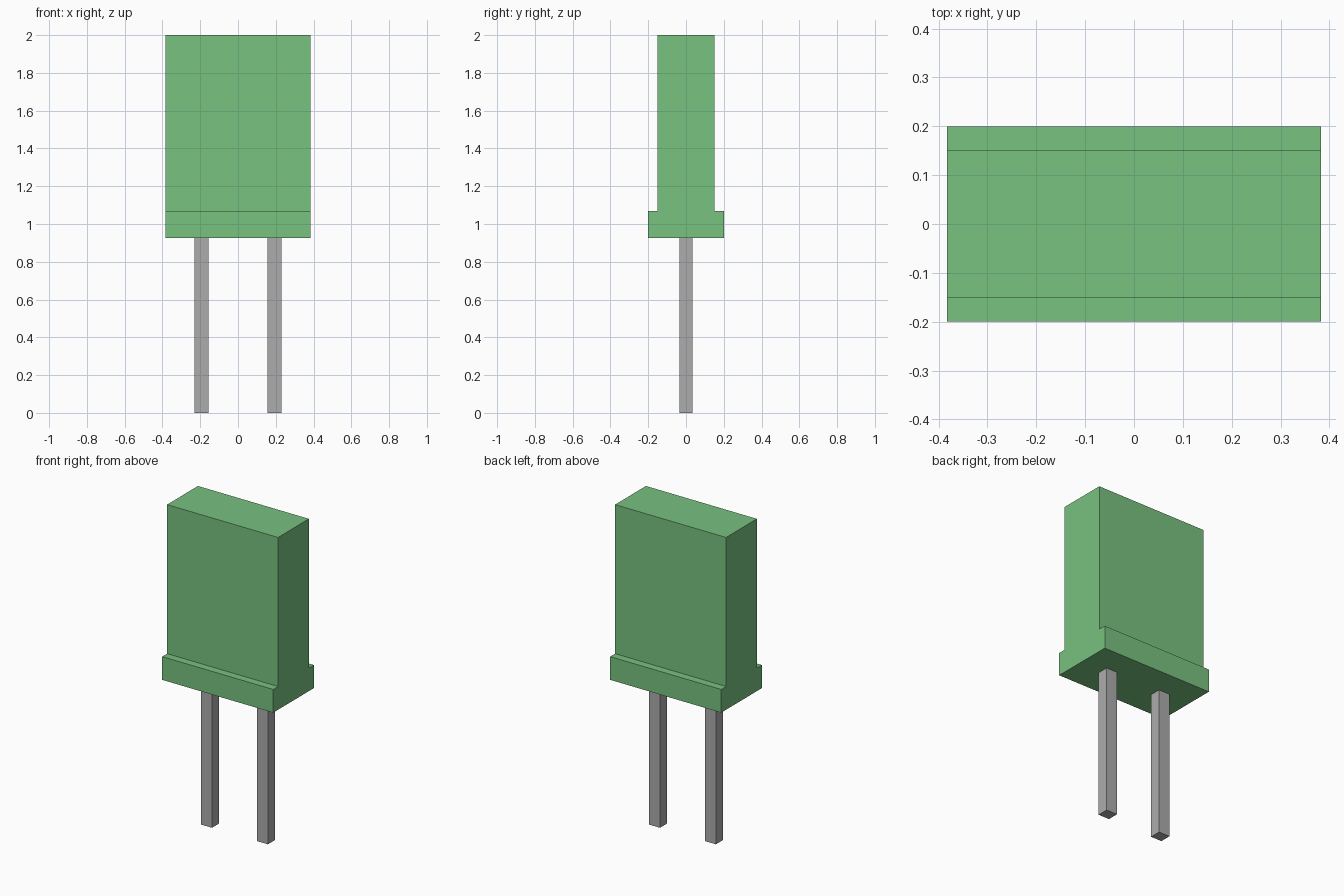
import bpy
import bmesh

cube = bpy.data.objects.get("Cube")
if cube:
    bpy.data.objects.remove(cube, do_unlink=True)


def make_material(name, rgb):
    mat = bpy.data.materials.new(name)
    mat.use_nodes = True
    mat.diffuse_color = (*rgb, 1)
    mat.node_tree.nodes["Principled BSDF"].inputs["Base Color"].default_value = (*rgb, 1)
    return mat


def extrude_profile(name, profile, start, direction, mat):
    """Make a closed solid by extruding a profile mapped through start()."""
    bm = bmesh.new()
    face = bm.faces.new([bm.verts.new(start(a, b)) for a, b in profile])
    result = bmesh.ops.extrude_face_region(bm, geom=[face], use_keep_orig=True)
    moved = [g for g in result["geom"] if isinstance(g, bmesh.types.BMVert)]
    bmesh.ops.translate(bm, vec=direction, verts=moved)
    bmesh.ops.recalc_face_normals(bm, faces=bm.faces)
    mesh = bpy.data.meshes.new(name)
    bm.to_mesh(mesh)
    bm.free()
    mesh.materials.append(mat)
    obj = bpy.data.objects.new(name, mesh)
    bpy.context.collection.objects.link(obj)
    return obj


green = make_material("body green", (0.188, 0.539, 0.216))
grey = make_material("lead grey", (0.413, 0.413, 0.413))

# Body: stepped side profile with a wider flange at the bottom
HALF_X, BODY_Y, FLANGE_Y = 0.383, 0.152, 0.2
BOTTOM, STEP, TOP = 0.925, 1.07, 2.0
half = [(FLANGE_Y, BOTTOM), (FLANGE_Y, STEP), (BODY_Y, STEP), (BODY_Y, TOP)]
profile = half + [(-y, z) for y, z in reversed(half)]
extrude_profile("body", profile, lambda y, z: (-HALF_X, y, z), (2 * HALF_X, 0, 0), green)

# Two square leads under the body
LEAD_X, HALF_W, HALF_D = 0.193, 0.038, 0.035
section = [(-HALF_W, -HALF_D), (HALF_W, -HALF_D), (HALF_W, HALF_D), (-HALF_W, HALF_D)]
for side, x in (("left", LEAD_X), ("right", -LEAD_X)):
    extrude_profile(side + "_lead", section, lambda a, b: (x + a, b, 0), (0, 0, BOTTOM), grey)
